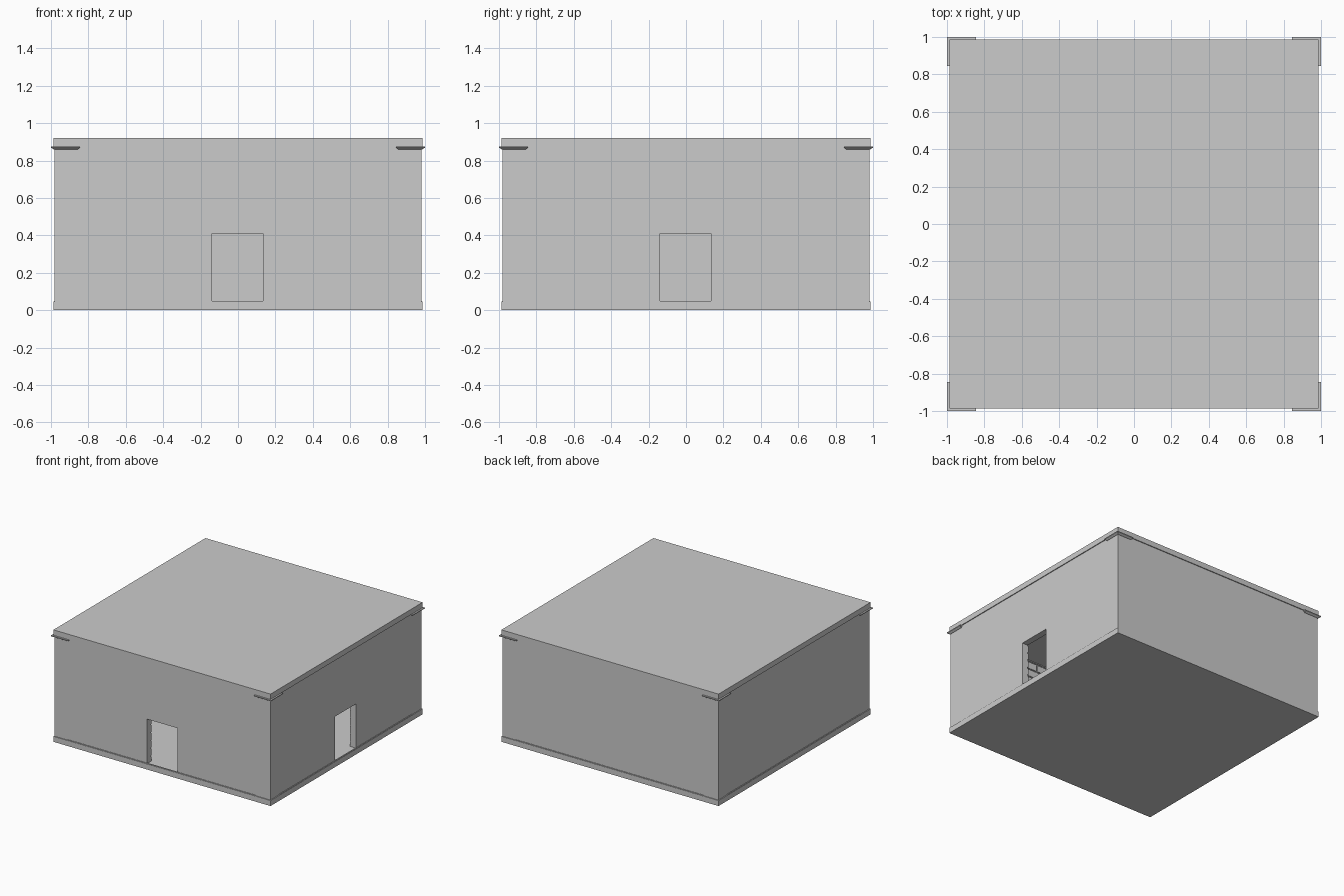
import bpy, bmesh, math
from mathutils import Matrix

if "Cube" in bpy.data.objects:
    bpy.data.objects.remove(bpy.data.objects["Cube"])

OUT, INN, EDGE = 0.98, 0.93, 0.987
FLOOR, CEIL = 0.045, 0.88
DOOR = (-0.14, 0.135)
DOOR_TOP = 0.41


def add_box(bm, x0, x1, y0, y1, z0, z1):
    m = Matrix.Translation(((x0 + x1) / 2, (y0 + y1) / 2, (z0 + z1) / 2))
    m = m @ Matrix.Diagonal((x1 - x0, y1 - y0, z1 - z0, 1))
    return bmesh.ops.create_cube(bm, size=1, matrix=m)['verts']


def make(name, boxes, turn=0):
    bm = bmesh.new()
    for b in boxes:
        add_box(bm, *b)
    return finish(name, bm, turn)


def finish(name, bm, turn=0):
    bm.transform(Matrix.Rotation(math.radians(turn), 4, 'Z'))
    me = bpy.data.meshes.new(name)
    bm.to_mesh(me)
    bm.free()
    ob = bpy.data.objects.new(name, me)
    bpy.context.collection.objects.link(ob)
    return ob


def brick_boxes(y0, y1, door):
    # courses of alternating long and short bricks, cut around the doorway
    boxes, gap, step = [], 0.005, 0.065
    for k in range(-1, 13):
        top = 0.085 + step * (k + 1)
        lo, hi = max(top - step + gap, FLOOR), min(top - gap, CEIL)
        if hi - lo < 0.01:
            continue
        x = -0.12 - 0.24 * 5 + (0.06 if k % 2 else 0)
        n = 0
        while x < INN:
            length = 0.15 if n % 2 == 0 else 0.09
            a, b = max(x + gap, -INN), min(x + length - gap, INN)
            spans = [(a, b)]
            if door and lo < DOOR_TOP - 0.01:
                spans = [(a, min(b, DOOR[0])), (max(a, DOOR[1]), b)]
            boxes += [(p, q, y0, y1, lo, hi) for p, q in spans if q - p > 0.004]
            x += length
            n += 1
    return boxes


# floor and roof slabs
make("floor_slab", [(-EDGE, EDGE, -EDGE, EDGE, 0, FLOOR)])
make("roof_slab", [(-EDGE, EDGE, -EDGE, EDGE, 0.876, 0.92)])

# one doorway wall and one plain wall, repeated with a quarter turn
for turn, d, p in ((0, "front", "back"), (90, "right", "left")):
    make(d + "_wall", [(-OUT, DOOR[0], -OUT, -INN, FLOOR, CEIL),
                       (DOOR[1], OUT, -OUT, -INN, FLOOR, CEIL),
                       (DOOR[0], DOOR[1], -OUT, -INN, DOOR_TOP, CEIL)], turn)
    make(p + "_wall", [(-OUT, OUT, INN, OUT, FLOOR, CEIL)], turn)
    make(d + "_bricks", brick_boxes(-INN - 0.002, -INN + 0.008, True), turn)
    make(p + "_bricks", brick_boxes(INN - 0.008, INN + 0.002, False), turn)
    # thin strips along the foot of the walls
    make(d + "_base_strips", [(-0.86, 0.86, s - 0.004, s + 0.004, 0.04, 0.05)
                              for s in (-OUT, OUT)], turn)

# L-shaped corner brackets under the eaves, with tapered undersides
for i in range(4):
    bm = bmesh.new()
    for box in ((-1, -0.845, -1, -0.975), (-1, -0.975, -1, -0.845)):
        add_box(bm, *box, 0.869, 0.876)
        for v in add_box(bm, *box, 0.860, 0.869):
            if v.co.z < 0.865:
                v.co.x = min(max(v.co.x, -0.985), -0.855)
                v.co.y = min(max(v.co.y, -0.985), -0.855)
    finish("corner_bracket_%d" % (i + 1), bm, 90 * i)
